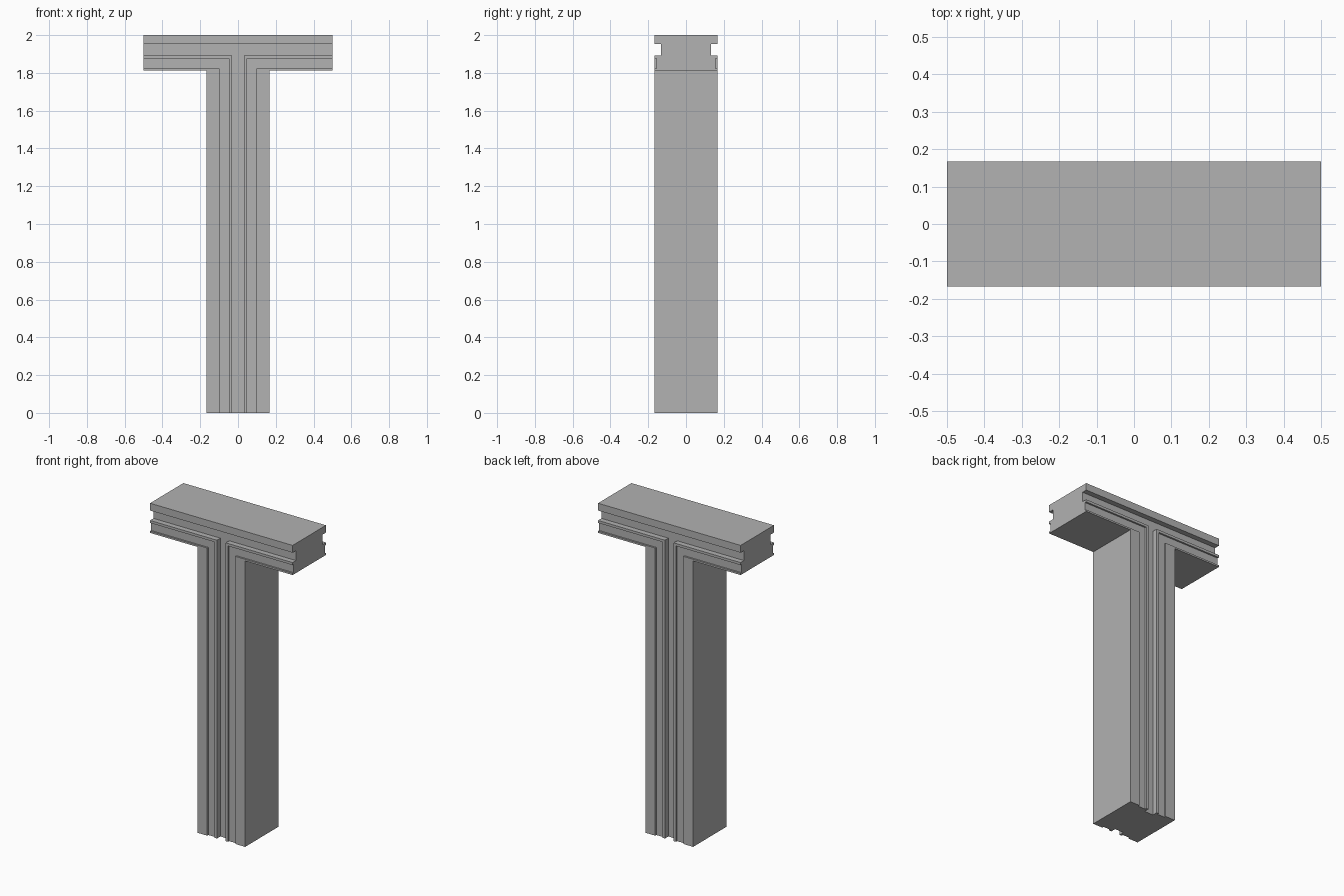
import bpy, bmesh

cube = bpy.data.objects.get("Cube")
if cube:
    bpy.data.objects.remove(cube, do_unlink=True)

# Main dimensions
HALF_BAR, HALF_POST, HALF_DEPTH = 0.5, 0.167, 0.167
TOP, BAR_BOTTOM = 2.0, 1.812
GROOVE_TOP, GROOVE_BOTTOM, GROOVE_HALF = 1.954, 1.891, 0.031
RECESS_TOP, RECESS_BOTTOM, RECESS_IN, RECESS_OUT = 1.875, 1.823, 0.047, 0.099
GROOVE_Y, RECESS_Y = 0.133, 0.156
PAST = 0.1  # how far cutters run beyond the solid

grey = bpy.data.materials.new("Plain grey")
grey.use_nodes = True
colour = (0.445, 0.445, 0.445, 1)
grey.diffuse_color = colour
grey.node_tree.nodes["Principled BSDF"].inputs["Base Color"].default_value = colour


def prism(name, outline, y0, y1):
    """Extrude an x-z outline from y0 to y1."""
    bm = bmesh.new()
    face = bm.faces.new([bm.verts.new((x, y0, z)) for x, z in outline])
    ext = bmesh.ops.extrude_face_region(bm, geom=[face])["geom"]
    moved = [v for v in ext if isinstance(v, bmesh.types.BMVert)]
    bmesh.ops.translate(bm, verts=moved, vec=(0, y1 - y0, 0))
    bmesh.ops.recalc_face_normals(bm, faces=bm.faces)
    mesh = bpy.data.meshes.new(name)
    bm.to_mesh(mesh)
    bm.free()
    mesh.materials.append(grey)
    obj = bpy.data.objects.new(name, mesh)
    bpy.context.collection.objects.link(obj)
    return obj


def t_outline(half_bar, half_post, top, under, bottom):
    right = [(half_post, bottom), (half_post, under), (half_bar, under), (half_bar, top)]
    return right + [(-x, z) for x, z in reversed(right)]


# T-shaped solid: post with a crossbar
column = prism("t_column", t_outline(HALF_BAR, HALF_POST, TOP, BAR_BOTTOM, 0),
               -HALF_DEPTH, HALF_DEPTH)

# Deep T groove and two shallow L recesses on front and back
end = HALF_BAR + PAST
groove = t_outline(end, GROOVE_HALF, GROOVE_TOP, GROOVE_BOTTOM, -PAST)
recess = [(RECESS_IN, -PAST), (RECESS_OUT, -PAST), (RECESS_OUT, RECESS_BOTTOM),
          (end, RECESS_BOTTOM), (end, RECESS_TOP), (RECESS_IN, RECESS_TOP)]
cutters = []
for face in (-1, 1):
    outer = face * (HALF_DEPTH + PAST)
    cutters.append(prism("groove_cutter", groove, face * GROOVE_Y, outer))
    for side in (-1, 1):
        cutters.append(prism("recess_cutter", [(side * x, z) for x, z in recess],
                             face * RECESS_Y, outer))

bpy.context.view_layer.objects.active = column
for cutter in cutters:
    cutter.hide_render = True
    mod = column.modifiers.new("Cut", "BOOLEAN")
    mod.operation = "DIFFERENCE"
    mod.solver = "EXACT"
    mod.object = cutter
    bpy.ops.object.modifier_apply(modifier=mod.name)
    bpy.data.objects.remove(cutter, do_unlink=True)
